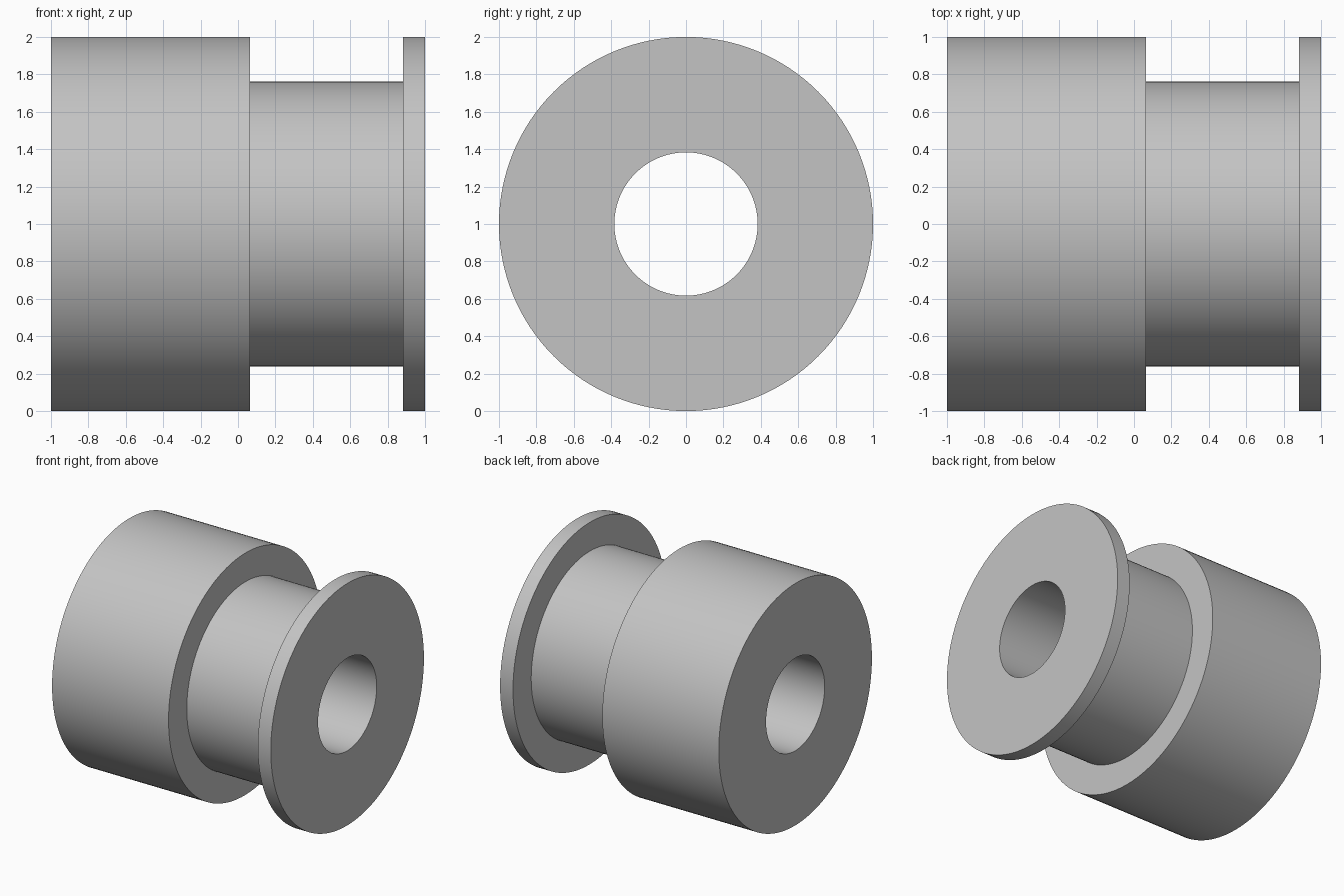
import bpy
import bmesh
import math
from mathutils import Matrix, Vector

default = bpy.data.objects.get("Cube")
if default:
    bpy.data.objects.remove(default, do_unlink=True)

# Plain grey metal
metal = bpy.data.materials.new("grey_metal")
metal.use_nodes = True
grey = (0.55, 0.55, 0.55, 1)
metal.diffuse_color = grey
metal.node_tree.nodes["Principled BSDF"].inputs["Base Color"].default_value = grey

# Main dimensions
SEGMENTS = 128
RIM, NECK, BORE = 1.0, 0.762, 0.383
HUB_END, FLANGE_START = 0.065, 0.882


def lathe(name, profile, material):
    """Revolve a closed (x, radius) profile around the x axis at z = 1."""
    bm = bmesh.new()
    verts = [bm.verts.new((x, 0, r)) for x, r in profile]
    edges = [bm.edges.new((v, verts[(i + 1) % len(verts)]))
             for i, v in enumerate(verts)]
    bmesh.ops.spin(bm, geom=verts + edges, cent=(0, 0, 0), axis=(1, 0, 0),
                   angle=math.tau, steps=SEGMENTS, use_merge=True)
    bmesh.ops.remove_doubles(bm, verts=bm.verts, dist=1e-5)
    bmesh.ops.recalc_face_normals(bm, faces=bm.faces)
    bmesh.ops.transform(bm, matrix=Matrix.Translation(Vector((0, 0, 1))),
                        verts=bm.verts)
    mesh = bpy.data.meshes.new(name)
    bm.to_mesh(mesh)
    bm.free()
    mesh.materials.append(material)
    obj = bpy.data.objects.new(name, mesh)
    bpy.context.collection.objects.link(obj)
    return obj


# Wide hub, narrow neck and thin end flange with a through bore
bushing = lathe("flanged_bushing", [
    (-1, BORE), (-1, RIM),
    (HUB_END, RIM), (HUB_END, NECK),
    (FLANGE_START, NECK), (FLANGE_START, RIM),
    (1, RIM), (1, BORE),
], metal)

# Smooth round walls, crisp rims
bpy.ops.object.select_all(action="DESELECT")
bushing.select_set(True)
bpy.context.view_layer.objects.active = bushing
bpy.ops.object.shade_smooth_by_angle(angle=math.radians(30))
